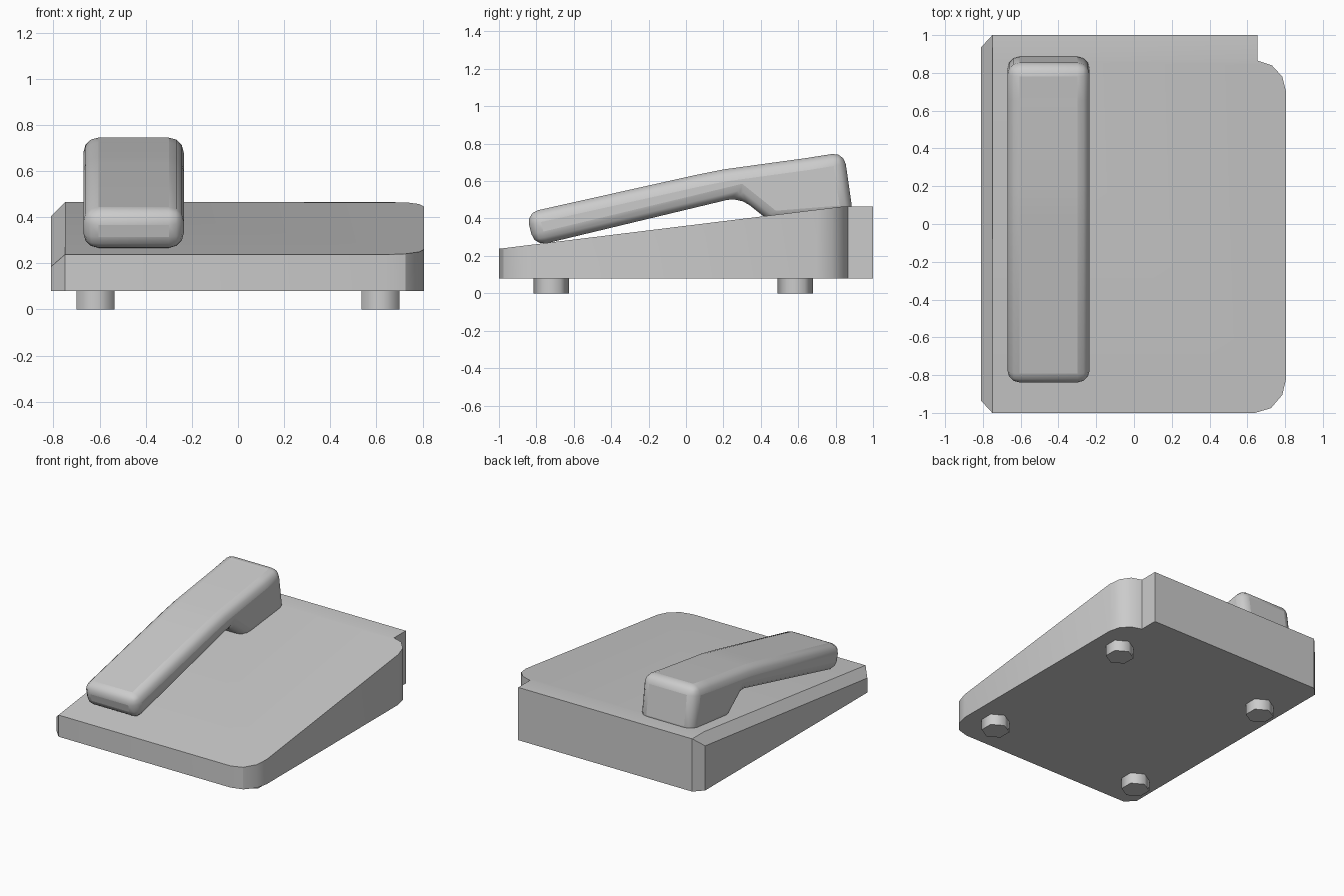
import bpy, bmesh, math

cube = bpy.data.objects.get("Cube")
if cube:
    bpy.data.objects.remove(cube, do_unlink=True)

grey = bpy.data.materials.new("plain grey")
grey.use_nodes = True
colour = (0.6, 0.6, 0.6, 1)
grey.diffuse_color = colour
grey.node_tree.nodes["Principled BSDF"].inputs["Base Color"].default_value = colour


def make_object(name, bm):
    bmesh.ops.recalc_face_normals(bm, faces=bm.faces)
    mesh = bpy.data.meshes.new(name)
    bm.to_mesh(mesh)
    bm.free()
    obj = bpy.data.objects.new(name, mesh)
    mesh.materials.append(grey)
    bpy.context.collection.objects.link(obj)
    return obj


def smooth(obj, degrees):
    bpy.ops.object.select_all(action='DESELECT')
    obj.select_set(True)
    bpy.context.view_layer.objects.active = obj
    bpy.ops.object.shade_smooth_by_angle(angle=math.radians(degrees))


def prism(lower, upper):
    """Closed solid between two matching outlines."""
    bm = bmesh.new()
    a = [bm.verts.new(p) for p in lower]
    b = [bm.verts.new(p) for p in upper]
    n = len(a)
    for i in range(n):
        j = (i + 1) % n
        bm.faces.new((a[i], a[j], b[j], b[i]))
    bm.faces.new(a[::-1])
    return bm, a, b


# Sloped base: footprint with rounded right corners and a notch at the back
LEFT, EDGE, BASE = -0.81, -0.75, 0.08
outline = [(LEFT, -0.935), (EDGE, -1), (0.64, -1), (0.725, -0.975), (0.785, -0.905),
           (0.805, -0.82), (0.805, 0.70), (0.785, 0.78), (0.73, 0.84),
           (0.655, 0.865), (0.655, 1), (EDGE, 1), (LEFT, 0.935)]


def top_height(x, y):
    z = min(0.465, 0.238 + 0.123 * (y + 1))
    return z - 0.06 if x == LEFT else z


bm, low, high = prism([(x, y, BASE) for x, y in outline],
                      [(x, y, top_height(x, y)) for x, y in outline])
# Main slope, flat back strip and bevelled left edge
crease = bm.verts.new((EDGE, 0.865, top_height(EDGE, 0.865)))
bm.faces.new(high[1:10] + [crease])
bm.faces.new((crease, high[9], high[10], high[11]))
bm.faces.new((high[0], high[1], crease, high[11], high[12]))
smooth(make_object("sloped_base", bm), 32)

# Handset: side profile drawn out across its width, then rounded
profile = [(-0.81, 0.252), (0.285, 0.515), (0.46, 0.375), (0.895, 0.41),
           (0.845, 0.755), (0.65, 0.724), (0.2, 0.662), (0.05, 0.632), (-0.855, 0.43)]
bm, side_a, side_b = prism([(-0.67, y, z) for y, z in profile],
                           [(-0.235, y, z) for y, z in profile])
bm.faces.new(side_b)
handset = make_object("handset", bm)
bevel = handset.modifiers.new("rounding", 'BEVEL')
bevel.width = 0.065
bevel.segments = 3
bevel.limit_method = 'ANGLE'
bevel.angle_limit = math.radians(25)
smooth(handset, 50)

# Four hexagonal feet
for side, x in (("right", -0.617), ("left", 0.617)):
    for end, y in (("front", -0.72), ("back", 0.585)):
        ring = [(x + 0.095 * math.sin(k * math.pi / 3),
                 y + 0.095 * math.cos(k * math.pi / 3)) for k in range(6)]
        bm, low, high = prism([(u, v, 0) for u, v in ring], [(u, v, BASE) for u, v in ring])
        bm.faces.new(high)
        smooth(make_object(f"{end}_{side}_foot", bm), 65)
